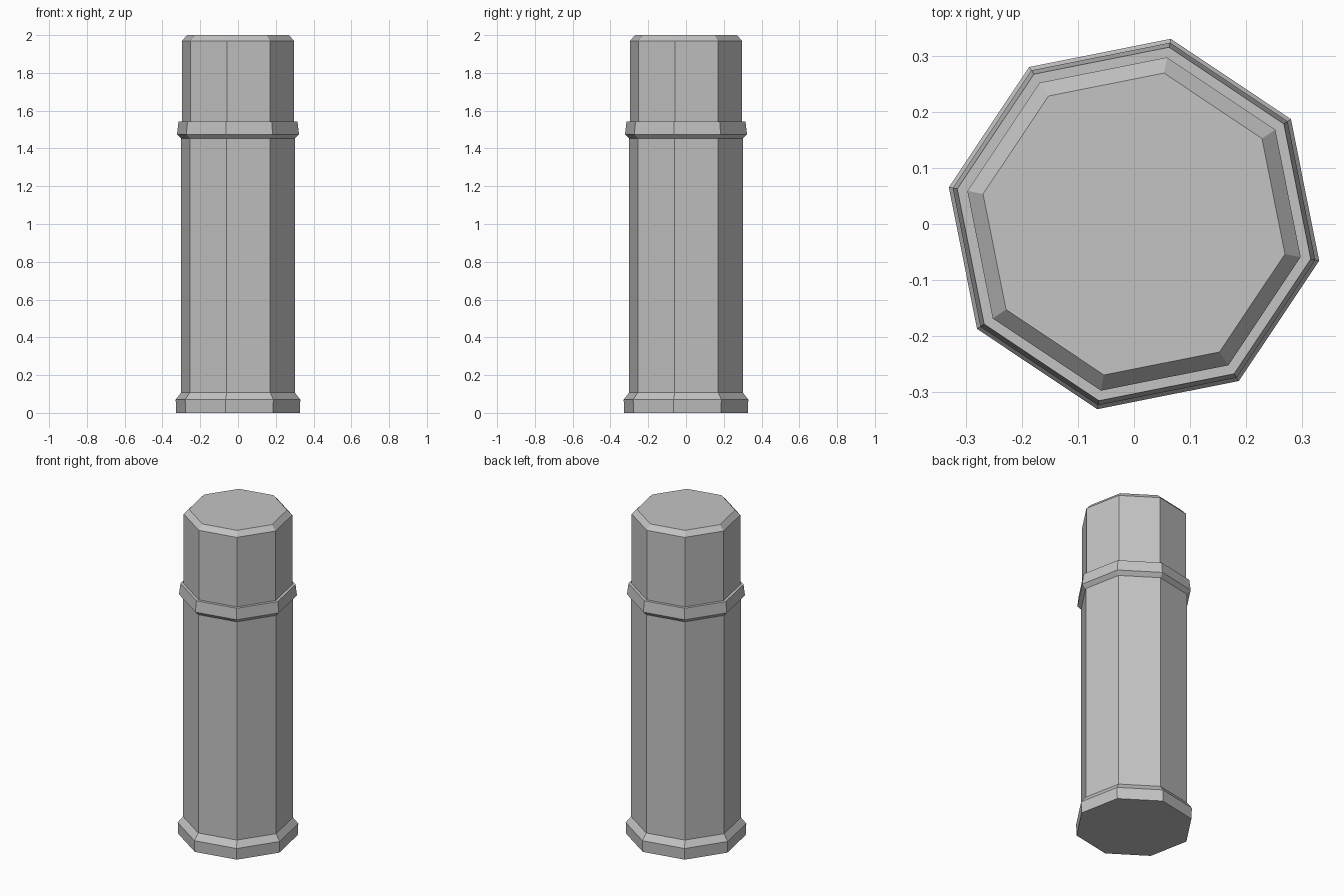
import bpy
import bmesh
from math import cos, sin, pi

SIDES = 8
TURN = -pi / 16  # twist of the octagon about its axis

if "Cube" in bpy.data.objects:
    bpy.data.objects.remove(bpy.data.objects["Cube"], do_unlink=True)

grey = bpy.data.materials.new("plain grey")
grey.use_nodes = True
grey.diffuse_color = (0.55, 0.55, 0.55, 1)
grey.node_tree.nodes["Principled BSDF"].inputs["Base Color"].default_value = (0.55, 0.55, 0.55, 1)


def octagon_part(name, profile, close_bottom=False, close_top=False):
    """Sweep a (half width, height) profile, listed bottom to top, round the axis."""
    bm = bmesh.new()
    rings = []
    for half_width, z in profile:
        r = half_width / cos(TURN)
        angles = [TURN + 2 * pi * i / SIDES for i in range(SIDES)]
        rings.append([bm.verts.new((r * cos(a), r * sin(a), z)) for a in angles])
    for low, high in zip(rings, rings[1:]):
        for i in range(SIDES):
            j = (i + 1) % SIDES
            bm.faces.new((low[i], low[j], high[j], high[i]))
    if close_bottom:
        bm.faces.new(rings[0][::-1])
    if close_top:
        bm.faces.new(rings[-1])
    mesh = bpy.data.meshes.new(name)
    bm.to_mesh(mesh)
    bm.free()
    mesh.materials.append(grey)
    obj = bpy.data.objects.new(name, mesh)
    bpy.context.collection.objects.link(obj)
    return obj


# Foot with a sloped shoulder
octagon_part("base", [(0.327, 0), (0.33, 0.07), (0.301, 0.108)], close_bottom=True)

# Long straight body
octagon_part("shaft", [(0.301, 0.108), (0.301, 1.452)])

# Raised band with sloped underside and flat ledge
octagon_part("collar", [(0.301, 1.452), (0.323, 1.475), (0.315, 1.542), (0.297, 1.542)])

# Upper block with bevelled rim
octagon_part("cap", [(0.297, 1.542), (0.297, 1.97), (0.269, 2.0)], close_top=True)
